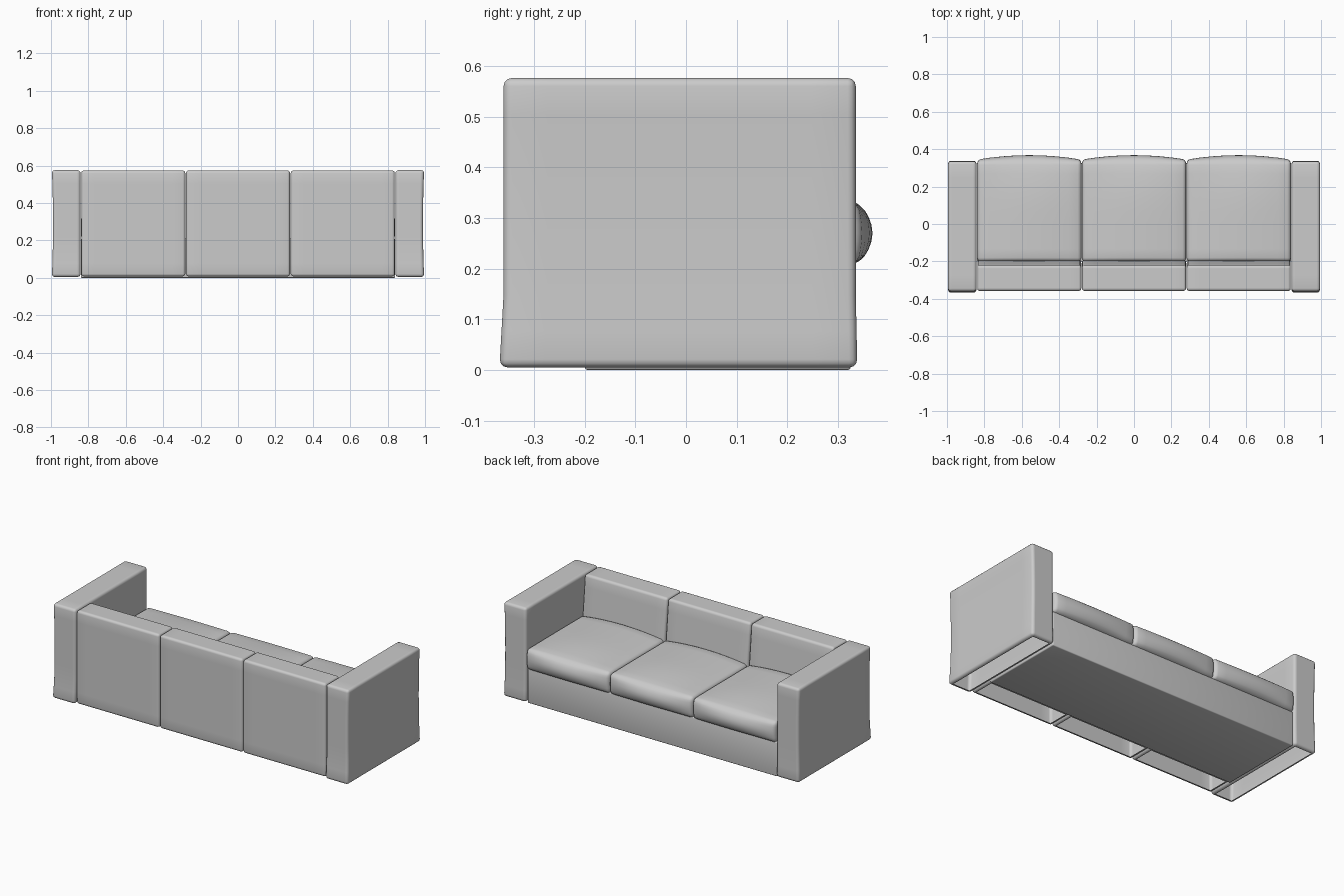
import bpy, bmesh
from mathutils import Vector

if "Cube" in bpy.data.objects:
    bpy.data.objects.remove(bpy.data.objects["Cube"])


def soft_box(name, lo, hi, bevel, warp=None, open_bottom=False, cuts=8):
    """Bevelled box, optionally an open-bottomed shell, sliced and gently warped."""
    lo, hi = Vector(lo), Vector(hi)
    bm = bmesh.new()
    bmesh.ops.create_cube(bm, size=1)
    for v in bm.verts:
        v.co = Vector([lo[i] + (v.co[i] + 0.5) * (hi[i] - lo[i]) for i in range(3)])
    bmesh.ops.bevel(bm, geom=bm.edges[:], offset=bevel, segments=3, profile=0.5, affect='EDGES')
    if open_bottom:
        bottom = [f for f in bm.faces if f.normal.z < -0.99]
        bmesh.ops.inset_region(bm, faces=bottom, thickness=0.006)
        bmesh.ops.delete(bm, geom=bottom, context='FACES')
    if warp:
        for axis in range(3):
            normal = Vector((0, 0, 0))
            normal[axis] = 1
            for k in range(1, cuts):
                point = lo + (hi - lo) * k / cuts
                bmesh.ops.bisect_plane(bm, geom=bm.verts[:] + bm.edges[:] + bm.faces[:],
                                       plane_co=point, plane_no=normal)
        # warp receives box coordinates running from -1 to 1
        mid, half = (lo + hi) / 2, (hi - lo) / 2
        for v in bm.verts:
            u = Vector([(v.co[i] - mid[i]) / half[i] for i in range(3)])
            v.co += Vector(warp(*u))
    mesh = bpy.data.meshes.new(name)
    bm.to_mesh(mesh)
    bm.free()
    ob = bpy.data.objects.new(name, mesh)
    bpy.context.collection.objects.link(ob)
    bpy.context.view_layer.objects.active = ob
    ob.select_set(True)
    bpy.ops.object.shade_smooth_by_angle(angle=0.6)
    ob.select_set(False)
    return ob


def arm_warp(side):
    def warp(u, v, w):
        # slight waist on the sides, slight flare at the foot
        dx = side * 0.006 * (w * w - 1) * max(0, u * side)
        foot = max(0, -w - 0.5) * 2
        return dx, -0.008 * foot * max(0, -v) + 0.003 * foot * max(0, v), 0
    return warp


def back_warp(u, v, w):
    # inner face leans toward the seat as it goes down
    return 0, 0.03 * max(0, v) * min(1, 0.9 - w), 0


def cushion_warp(u, v, w):
    # domed top and bulging front
    front = max(0, v) ** 3
    dy = 0.032 * front * (1 - w * w) * (0.25 + 0.75 * (1 - u * u))
    dz = 0.022 * max(0, w) * (1 - u * u) * (1 - max(0, v) ** 2)
    return 0, dy, dz


# Base under the seats
soft_box("base", (-0.84, -0.2, 0), (0.84, 0.325, 0.21), 0.006)

# Arms
for side, label in ((-1, "left"), (1, "right")):
    xs = sorted((side * 0.842, side * 0.995))
    soft_box(label + "_arm", (xs[0], -0.36, 0.005), (xs[1], 0.335, 0.576), 0.016,
             arm_warp(side), open_bottom=True)

# Back panels and seat cushions
for i, label in enumerate(("left", "middle", "right")):
    x = (i - 1) * 0.56
    soft_box(label + "_back", (x - 0.278, -0.358, 0.008), (x + 0.278, -0.218, 0.574), 0.014,
             back_warp, open_bottom=True)
    soft_box(label + "_seat_cushion", (x - 0.279, -0.2, 0.205), (x + 0.279, 0.336, 0.335), 0.02,
             cushion_warp)
